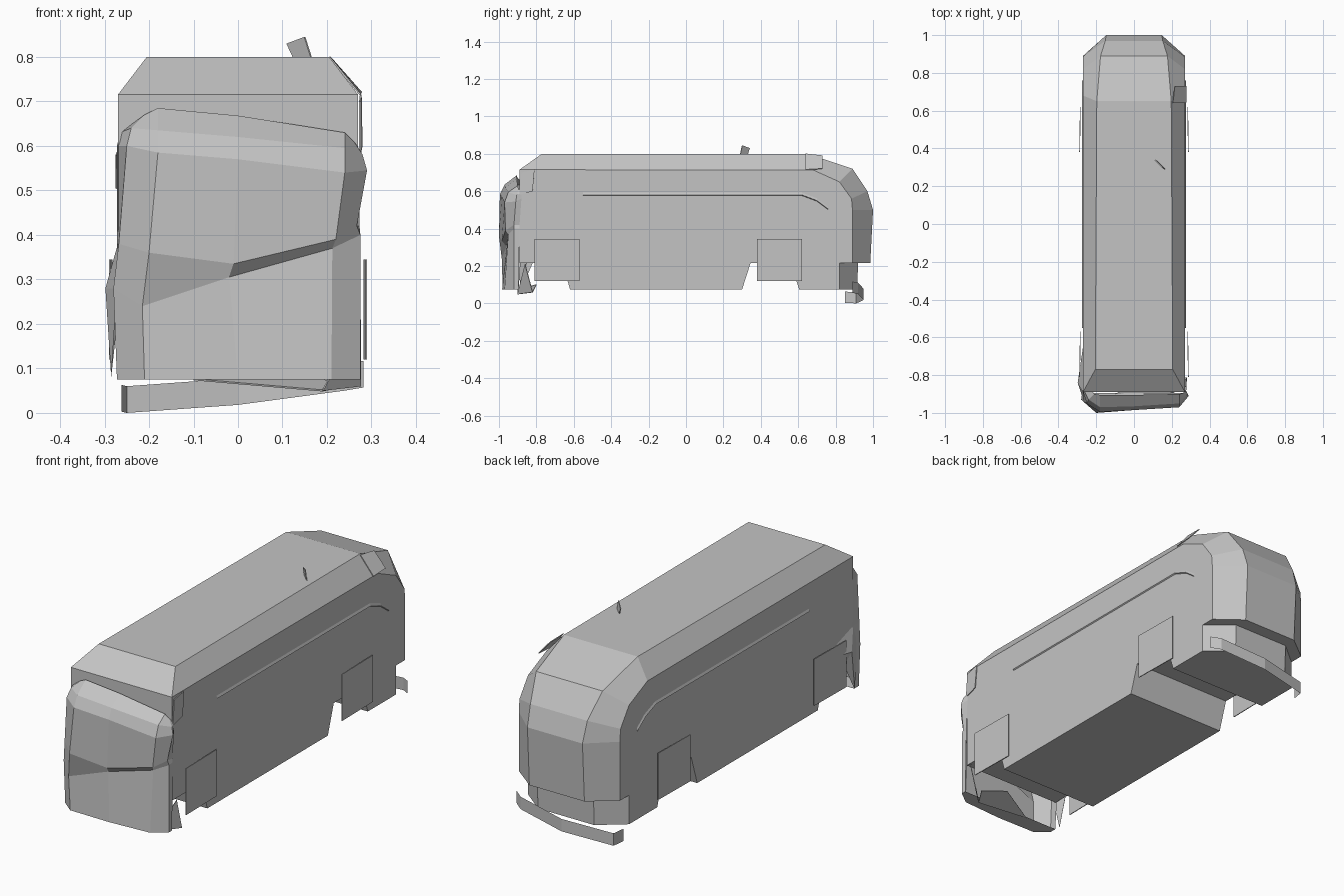
import bpy, bmesh

grey = bpy.data.materials.new("weathered_grey")
grey.diffuse_color = (0.55, 0.55, 0.55, 1)


def make(name, verts, faces, thickness=0.0):
    """Mesh object from a few points, optionally a thin plate."""
    bm = bmesh.new()
    vs = [bm.verts.new(v) for v in verts]
    for f in faces:
        bm.faces.new([vs[i] for i in f])
    bmesh.ops.remove_doubles(bm, verts=bm.verts, dist=0.0005)
    bmesh.ops.recalc_face_normals(bm, faces=bm.faces)
    me = bpy.data.meshes.new(name)
    bm.to_mesh(me)
    bm.free()
    me.materials.append(grey)
    ob = bpy.data.objects.new(name, me)
    bpy.context.collection.objects.link(ob)
    if thickness:
        mod = ob.modifiers.new("thickness", 'SOLIDIFY')
        mod.thickness = thickness
        mod.offset = 0
    return ob


def plate(name, pts):
    return make(name, pts, [range(len(pts))], 0.004)


def loft(name, rows):
    n = len(rows[0])
    faces = [(r * n + i, r * n + i + 1, (r + 1) * n + i + 1, (r + 1) * n + i)
             for r in range(len(rows) - 1) for i in range(n - 1)]
    return make(name, [p for row in rows for p in row], faces)


# Main bus body: centre strip (half width, y, z) and side edge (y, z),
# running up the front wall, over the roof and down the tail
W = 0.27
stations = [
    (0.205, -0.89, 0.215, -0.89, 0.215),
    (0.205, -0.89, 0.715, -0.89, 0.715),
    (0.205, -0.77, 0.80, -0.89, 0.715),
    (0.197, 0.65, 0.80, 0.68, 0.713),
    (0.177, 0.89, 0.72, 0.82, 0.65),
    (0.152, 0.97, 0.60, 0.885, 0.56),
    (0.147, 1.0, 0.50, 0.89, 0.50),
    (0.147, 0.985, 0.215, 0.89, 0.215),
    (0.15, 0.92, 0.215, 0.82, 0.215),
    (0.15, 0.915, 0.075, 0.82, 0.075),
]
# Underside with both wheel arches
under = [(0.605, 0.075), (0.56, 0.215), (0.345, 0.215), (0.30, 0.075),
         (-0.62, 0.075), (-0.66, 0.215)]
verts, faces = [], []
for c, cy, cz, sy, sz in stations:
    verts += [(-W, sy, sz), (-c, cy, cz), (c, cy, cz), (W, sy, sz)]
n = len(stations)
for s in range(n - 1):
    for k in range(3):
        a = s * 4 + k
        faces.append((a, a + 1, a + 5, a + 4))
left = [s * 4 for s in range(n) if s != 2]
right = [i + 3 for i in left]
faces.append(range(4 * n - 4, 4 * n))
prev = (4 * n - 4, 4 * n - 1)
for y, z in under:
    verts += [(-W, y, z), (W, y, z)]
    cur = (len(verts) - 2, len(verts) - 1)
    faces.append((prev[0], prev[1], cur[1], cur[0]))
    left.append(cur[0])
    right.append(cur[1])
    prev = cur
faces.append((prev[0], prev[1], 3, 0))
faces += [left, right]
make("bus_body", verts, faces)

# Crumpled front shell, row by row from the bottom up
loft("crushed_front", [
    [(-.26, -.895, .075), (0, -.895, .075), (0, -.895, .075), (0, -.895, .075),
     (0, -.895, .075), (0, -.895, .075), (.26, -.895, .075)],
    [(-.272, -.895, .075), (-.272, -.93, .075), (-.21, -.98, .075), (0, -.983, .075),
     (.21, -.97, .075), (.275, -.92, .075), (.275, -.895, .075)],
    [(-.272, -.88, .28), (-.28, -.93, .28), (-.215, -.985, .24), (-.02, -.96, .305),
     (.212, -.95, .37), (.275, -.92, .40), (.273, -.89, .40)],
    [(-.272, -.88, .38), (-.268, -.94, .38), (-.2, -1.0, .36), (-.01, -.985, .335),
     (.22, -.965, .39), (.267, -.92, .42), (.273, -.89, .42)],
    [(-.272, -.88, .60), (-.25, -.95, .60), (-.18, -.995, .585), (0, -.985, .57),
     (.24, -.97, .54), (.29, -.91, .545), (.275, -.88, .56)],
    [(-.265, -.88, .63), (-.24, -.93, .64), (-.18, -.97, .635), (0, -.965, .62),
     (.24, -.95, .595), (.28, -.905, .58), (.273, -.88, .59)],
    [(-.22, -.885, .655), (-.21, -.90, .67), (-.18, -.905, .685), (0, -.905, .668),
     (.24, -.90, .63), (.26, -.895, .61), (.265, -.885, .605)],
])

# Bent side panel on the left front corner
apex = (-.298, -.84, .28)
rim = [(-.27, -.65, .30), (-.27, -.89, .38), (-.272, -.92, .28),
       (-.285, -.88, .08), (-.27, -.82, .215)]
make("bent_left_panel", [apex] + rim,
     [(0, i, i % 5 + 1) for i in range(1, 6)])

# Torn panels on the right side, rear corner and under the front
plate("torn_front_flap", [(.274, -.89, .58), (.278, -.82, .60),
                          (.276, -.81, .715), (.274, -.88, .70)])
plate("torn_roof_corner", [(.205, .64, .80), (.275, .64, .715),
                           (.277, .73, .72), (.215, .73, .79)])
plate("hanging_scrap_right", [(.19, -.90, .05), (.275, -.82, .06), (.275, -.86, .21)])
plate("hanging_scrap_inner", [(.19, -.90, .05), (-.10, -.90, .075),
                              (.10, -.80, .10), (.24, -.82, .06)])
plate("roof_scrap", [(.11, .34, .83), (.15, .30, .845),
                     (.165, .29, .798), (.125, .33, .798)])

# Wheel plates and raised line along each side
for side, s in (("left", -1), ("right", 1)):
    for end, y0 in (("front", -.81), ("rear", .38)):
        plate(f"{end}_wheel_{side}", [(s * .288, y0, .12), (s * .284, y0 + .24, .12),
                                      (s * .284, y0 + .24, .345), (s * .288, y0, .345)])
    path = [(-.55, .58), (.62, .58), (.70, .55), (.76, .505)]
    loft(f"side_ridge_{side}", [
        [(s * .27, y, z + .012) for y, z in path],
        [(s * .275, y, z) for y, z in path],
        [(s * .27, y, z - .004) for y, z in path]])

# Fallen rear bumper, bent and hanging lower on the left
bumper = [(-.262, .85, .003), (-.25, .91, 0), (0, .95, .018), (.24, .92, .05), (.282, .89, .057)]
loft("fallen_bumper", [[(x, y, z) for x, y, z in bumper],
                       [(x, y, z + .06) for x, y, z in bumper]])
